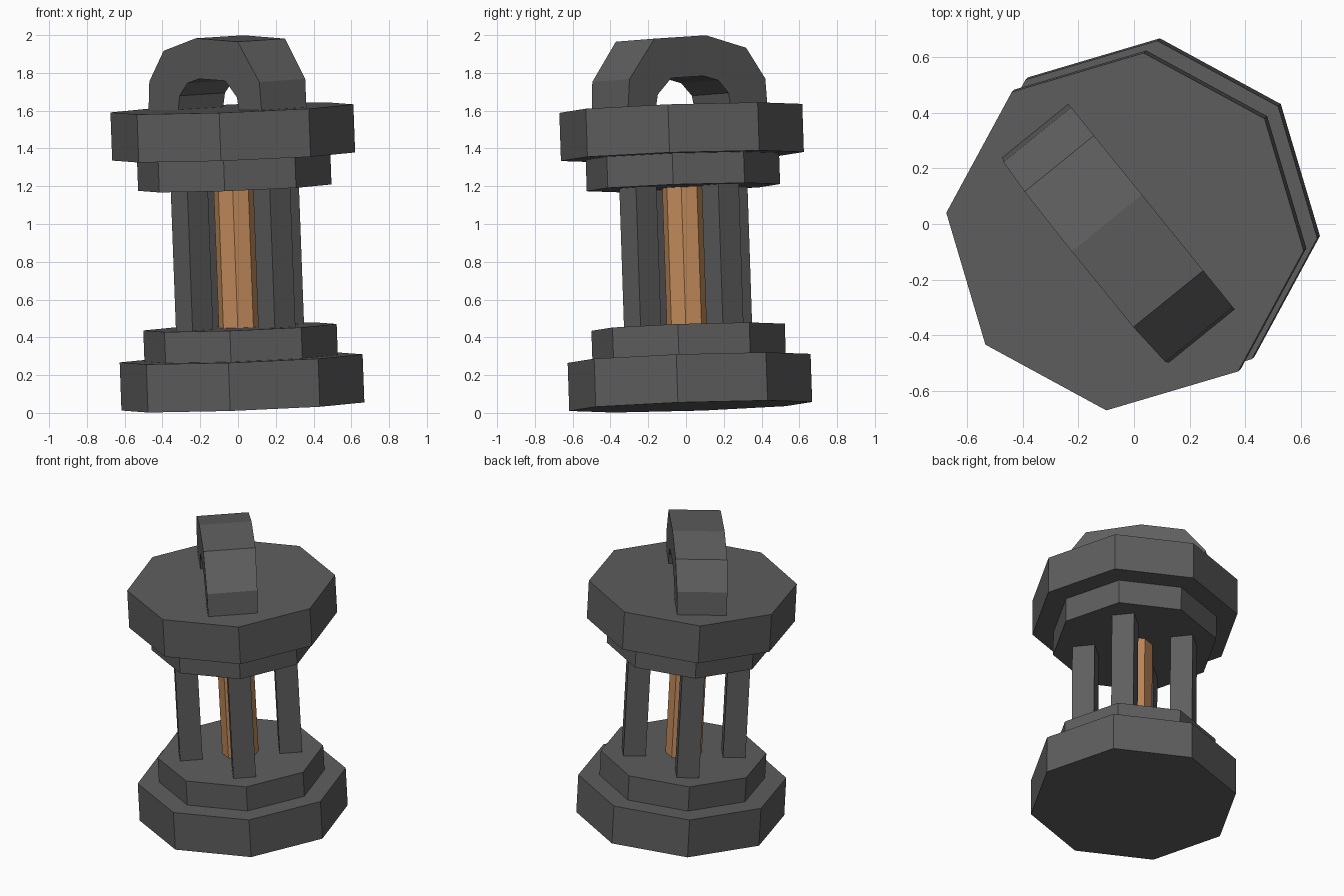
import bpy, bmesh
from math import radians, cos, sin, pi
from mathutils import Matrix, Vector

if "Cube" in bpy.data.objects:
    bpy.data.objects.remove(bpy.data.objects["Cube"])

# Whole lantern leans about 3 degrees and is turned about its own axis
LEAN = (Matrix.Translation((0.026, 0.025, 0.034))
        @ Matrix.Rotation(radians(2.85), 4, Vector((0.9, -1, 0)))
        @ Matrix.Rotation(radians(-51), 4, 'Z'))


def material(name, colour):
    mat = bpy.data.materials.new(name)
    mat.diffuse_color = colour
    mat.use_nodes = True
    mat.node_tree.nodes["Principled BSDF"].inputs["Base Color"].default_value = mat.diffuse_color
    return mat


IRON = material("dark_iron", (0.112, 0.112, 0.112, 1))
WAX = material("candle_wax", (0.54, 0.26, 0.105, 1))


def prism(name, outline, height, local=Matrix(), mat=IRON):
    """Extrude a flat outline along local z and place it on the leaning axis."""
    bm = bmesh.new()
    face = bm.faces.new([bm.verts.new((x, y, 0)) for x, y in outline])
    # keep the starting face so the solid is closed at both ends
    ext = bmesh.ops.extrude_face_region(bm, geom=[face], use_keep_orig=True)
    top = [g for g in ext["geom"] if isinstance(g, bmesh.types.BMVert)]
    bmesh.ops.translate(bm, verts=top, vec=(0, 0, height))
    bmesh.ops.recalc_face_normals(bm, faces=bm.faces)
    mesh = bpy.data.meshes.new(name)
    bm.to_mesh(mesh)
    bm.free()
    mesh.materials.append(mat)
    obj = bpy.data.objects.new(name, mesh)
    obj.matrix_world = LEAN @ local
    bpy.context.collection.objects.link(obj)
    return obj


def octagon(r):
    return [(r * cos(i * pi / 4), r * sin(i * pi / 4)) for i in range(8)]


# Stepped base and stepped cap: name, radius, bottom, top
for name, r, z0, z1 in [("base_plate", 0.647, 0, 0.255),
                        ("base_step", 0.515, 0.255, 0.42),
                        ("cap_step", 0.515, 1.16, 1.325),
                        ("cap_plate", 0.647, 1.325, 1.58)]:
    prism(name, octagon(r), z1 - z0, Matrix.Translation((0, 0, z0)))

# Candle in the middle
prism("candle", octagon(0.113), 0.74, Matrix.Translation((0, 0, 0.42)), WAX)

# Four square posts around the candle
h = 0.07
square = [(-h, -h), (h, -h), (h, h), (-h, h)]
for i in range(4):
    place = (Matrix.Rotation(i * pi / 2, 4, 'Z')
             @ Matrix.Translation((0.31, 0, 0.42)))
    prism(f"post_{i + 1}", square, 0.74, place)

# Arched carrying handle: uneven hand-cut arch, extruded sideways
outer = [(-0.485, 1.58), (-0.47, 1.73), (-0.34, 1.893), (-0.066, 1.96),
         (0.285, 1.943), (0.455, 1.73), (0.465, 1.58)]
inner = [(0.275, 1.58), (0.262, 1.648), (0.17, 1.735), (-0.05, 1.745),
         (-0.15, 1.722), (-0.22, 1.655), (-0.235, 1.58)]
handle = prism("handle", outer + inner, 0.325,
               Matrix.Translation((0, 0.15, 0))
               @ Matrix.Rotation(pi / 2, 4, 'X'))
# its back side is cut upright, so the feet are slightly narrower
for v in handle.data.vertices:
    if v.co.z < 0.1:
        v.co.z += 0.05 * (1.96 - v.co.y)
